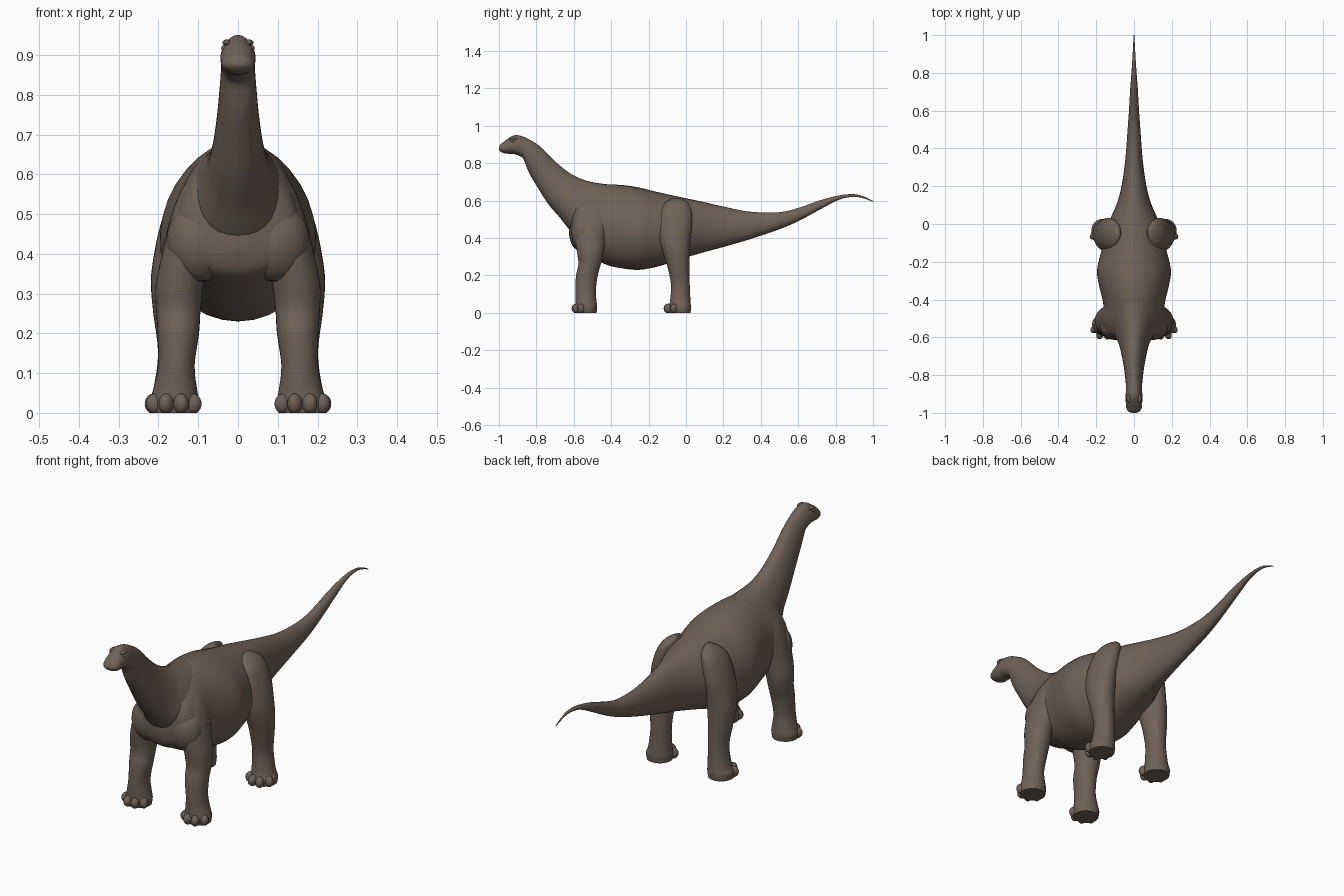
import bpy
import bmesh
import math
from mathutils import Vector, Matrix

default_cube = bpy.data.objects.get("Cube")
if default_cube:
    bpy.data.objects.remove(default_cube, do_unlink=True)

# One skin colour for the whole animal
skin = bpy.data.materials.new("brown_skin")
skin.use_nodes = True
skin_colour = (0.16, 0.12, 0.095, 1)
skin.diffuse_color = skin_colour
shader = next(n for n in skin.node_tree.nodes if n.type == "BSDF_PRINCIPLED")
shader.inputs["Base Color"].default_value = skin_colour
shader.inputs["Roughness"].default_value = 0.8


def finish(name, bm, mirrored=False):
    """Turn a bmesh into a smooth shaded object, optionally mirrored in x."""
    bmesh.ops.recalc_face_normals(bm, faces=bm.faces)
    mesh = bpy.data.meshes.new(name)
    bm.to_mesh(mesh)
    bm.free()
    mesh.materials.append(skin)
    obj = bpy.data.objects.new(name, mesh)
    bpy.context.collection.objects.link(obj)
    bpy.ops.object.select_all(action="DESELECT")
    obj.select_set(True)
    bpy.context.view_layer.objects.active = obj
    bpy.ops.object.shade_smooth_by_angle(angle=math.radians(50))
    if mirrored:
        mirror = obj.modifiers.new("Mirror", "MIRROR")
        mirror.use_mirror_merge = False
    return obj


def smooth_sections(sections, steps=4):
    """Catmull-Rom interpolation between neighbouring cross-sections."""
    result = []
    last = len(sections) - 1
    for i in range(last):
        neighbours = [sections[min(max(i + k, 0), last)] for k in (-1, 0, 1, 2)]
        for s in range(steps):
            t = s / steps
            result.append([
                b + t * ((c - a) + t * ((2 * a - 5 * b + 4 * c - d)
                                        + t * (3 * b - a - 3 * c + d))) / 2
                for a, b, c, d in zip(*neighbours)])
    result.append(list(sections[last]))
    return result


def loft(name, sections, egg=0.0, mirrored=False, sides=32):
    """Skin of oval rings; each is (y1, z1, y2, z2, half width, centre x)."""
    bm = bmesh.new()
    rings = []
    for y1, z1, y2, z2, width, cx in smooth_sections(sections):
        centre = Vector((cx, (y1 + y2) / 2, (z1 + z2) / 2))
        axis = Vector((0, (y1 - y2) / 2, (z1 - z2) / 2))
        ring = []
        for k in range(sides):
            a = math.tau * k / sides
            side = width * math.cos(a) * (1 - egg * math.sin(a))
            ring.append(bm.verts.new(centre + axis * math.sin(a) + Vector((side, 0, 0))))
        rings.append(ring)
    for low, high in zip(rings, rings[1:]):
        for k in range(sides):
            n = (k + 1) % sides
            bm.faces.new((low[k], low[n], high[n], high[k]))
    bm.faces.new(rings[0])
    bm.faces.new(rings[-1])
    return finish(name, bm, mirrored)


def add_ellipsoid(bm, centre, radii, turn=0.0):
    matrix = (Matrix.Translation(centre) @ Matrix.Rotation(turn, 4, "Z")
              @ Matrix.Diagonal((*radii, 1)))
    bmesh.ops.create_uvsphere(bm, u_segments=20, v_segments=12, radius=1, matrix=matrix)


def ellipsoid_pair(name, centre, radii):
    bm = bmesh.new()
    add_ellipsoid(bm, centre, radii)
    return finish(name, bm, True)


# Trunk and tail: y, top, bottom, half width
trunk = [
    (-.625, .47, .41, .02), (-.615, .53, .375, .07), (-.60, .58, .35, .12),
    (-.57, .62, .33, .15), (-.50, .665, .295, .16), (-.42, .685, .255, .163),
    (-.33, .682, .236, .184), (-.25, .67, .23, .196), (-.17, .65, .243, .18),
    (-.10, .634, .263, .16), (-.03, .619, .287, .147), (.04, .604, .308, .12),
    (.11, .589, .328, .09), (.20, .568, .352, .066), (.34, .541, .393, .046),
    (.50, .538, .447, .034), (.61, .564, .495, .026), (.717, .602, .553, .02),
    (.824, .629, .607, .012), (.904, .634, .62, .007), (.96, .618, .609, .004),
    (1.0, .597, .593, .002),
]
loft("trunk_and_tail", [(y, top, y, low, w, 0) for y, top, low, w in trunk], egg=0.06)

# Neck and head: back point, throat point, half width
neck = [
    (-.36, .682, -.56, .38, .14), (-.46, .692, -.62, .44, .115),
    (-.54, .709, -.675, .51, .083), (-.62, .746, -.735, .58, .066),
    (-.70, .81, -.79, .665, .054), (-.78, .89, -.84, .75, .046),
    (-.85, .933, -.868, .82, .042), (-.89, .948, -.89, .838, .043),
    (-.92, .949, -.915, .848, .044), (-.95, .933, -.945, .85, .043),
    (-.975, .914, -.97, .853, .041), (-.992, .9, -.99, .861, .031),
    (-1.0, .884, -1.0, .872, .012),
]
loft("neck_and_head", [(*section, 0) for section in neck], egg=0.15)

# Eyes, brows and chest muscles
ellipsoid_pair("eyes", (.033, -.928, .917), (.009, .010, .009))
ellipsoid_pair("brows", (.028, -.922, .931), (.011, .023, .008))
ellipsoid_pair("chest_muscles", (.095, -.545, .43), (.085, .07, .10))

# Legs: height, front y, back y, half width, centre x
front_leg = [
    (0, -.59, -.478, .058, .16), (.03, -.592, -.475, .062, .16),
    (.06, -.591, -.478, .055, .158), (.12, -.592, -.482, .046, .155),
    (.20, -.588, -.472, .052, .15), (.26, -.575, -.455, .056, .15),
    (.32, -.582, -.442, .06, .147), (.40, -.592, -.43, .058, .133),
    (.48, -.58, -.42, .05, .123), (.56, -.555, -.42, .035, .108),
    (.61, -.52, -.45, .015, .09),
]
hind_leg = [
    (0, -.092, .024, .058, .165), (.03, -.095, .027, .061, .165),
    (.06, -.086, .024, .053, .16), (.15, -.08, .02, .046, .155),
    (.25, -.10, .018, .055, .158), (.33, -.125, .02, .062, .157),
    (.40, -.143, .025, .061, .15), (.48, -.145, .033, .056, .137),
    (.55, -.135, .028, .046, .12), (.59, -.11, .01, .034, .102),
    (.615, -.07, -.03, .012, .085),
]


def toes(name, cx, cy, reach):
    """Four rounded toes fanned around the front of a foot, flat underneath."""
    bm = bmesh.new()
    for degrees in (-58, -18, 22, 64):
        a = math.radians(degrees)
        centre = (cx + .053 * math.sin(a), cy - reach * math.cos(a), .023)
        add_ellipsoid(bm, centre, (.019, .025, .026), a)
    for v in bm.verts:
        v.co.z = max(v.co.z, 0)
    finish(name, bm, True)


for name, leg, foot in (("front", front_leg, (.16, -.533, .057)),
                        ("hind", hind_leg, (.163, -.036, .062))):
    loft(name + "_legs", [(yf, z, yb, z, w, cx) for z, yf, yb, w, cx in leg], mirrored=True)
    toes(name + "_toes", *foot)
